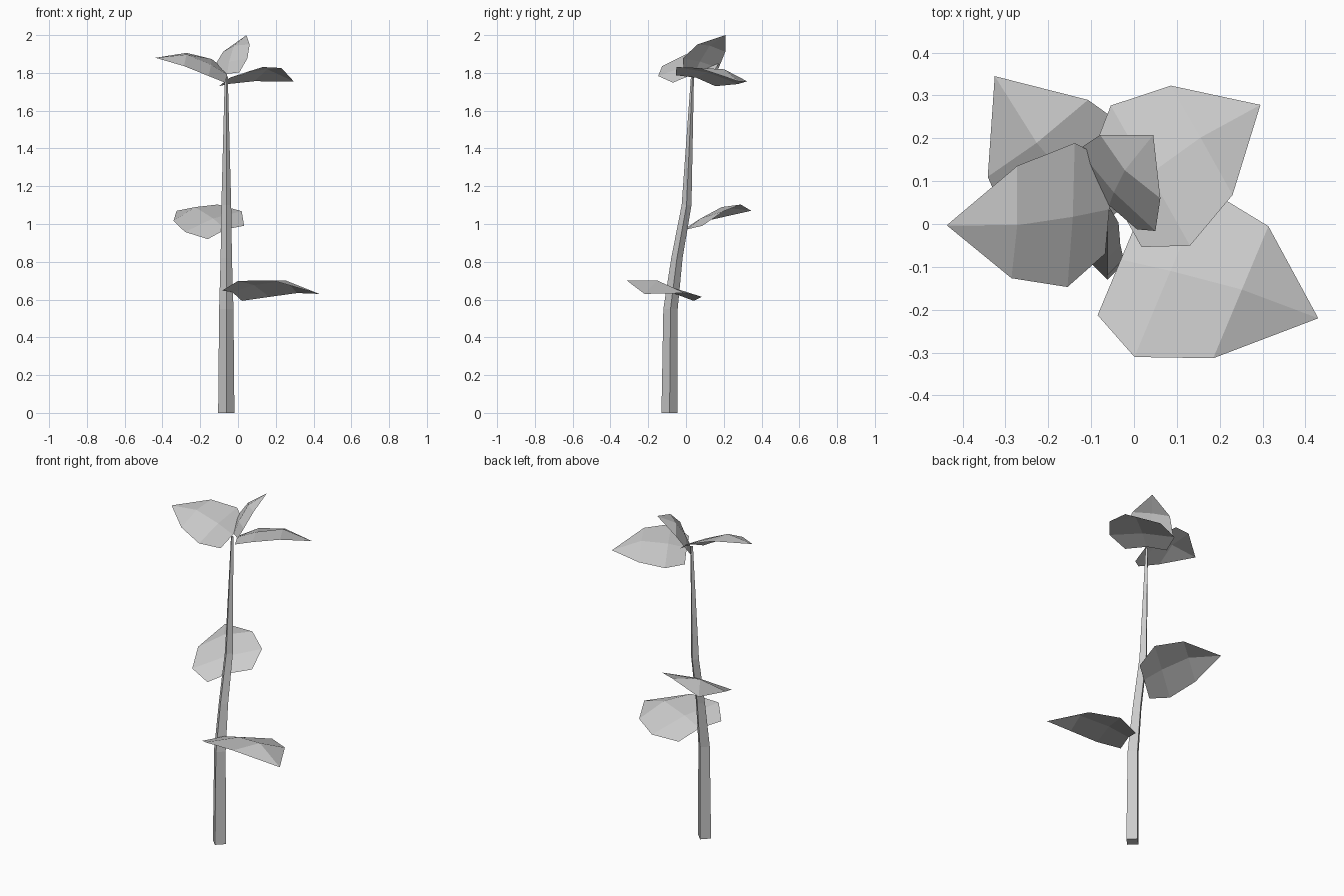
import bpy
import bmesh
from mathutils import Vector

cube = bpy.data.objects.get("Cube")
if cube:
    bpy.data.objects.remove(cube, do_unlink=True)

GREY = (0.6, 0.6, 0.6, 1)
grey = bpy.data.materials.new("plain grey")
grey.use_nodes = True
grey.diffuse_color = GREY
grey.node_tree.nodes["Principled BSDF"].inputs["Base Color"].default_value = GREY


def finish(bm, name):
    mesh = bpy.data.meshes.new(name)
    bm.to_mesh(mesh)
    bm.free()
    mesh.materials.append(grey)
    obj = bpy.data.objects.new(name, mesh)
    bpy.context.collection.objects.link(obj)
    return obj


def make_stem(name, x, rings):
    """Four-sided tapering tube; each ring is (y, z, radius)."""
    bm = bmesh.new()
    corners = [(1, 0), (0, 1), (-1, 0), (0, -1)]
    loops = [[bm.verts.new((x + cx * r, y + cy * r, z)) for cx, cy in corners]
             for y, z, r in rings]
    for low, high in zip(loops, loops[1:]):
        for i in range(len(corners)):
            j = (i + 1) % len(corners)
            bm.faces.new((low[i], low[j], high[j], high[i]))
    bm.faces.new(reversed(loops[0]))
    bm.faces.new(loops[-1])
    return finish(bm, name)


# Leaf template: (along, half width, edge height, rib height) as fractions
SECTIONS = [(0.02, 0.32, -0.04, 0.0), (0.26, 0.5, 0.04, 0.08), (0.61, 0.39, 0.07, 0.14)]


def make_leaf(name, base, tip, span):
    """Folded leaf from base to tip; span runs from right edge to left edge."""
    base, tip, span = Vector(base), Vector(tip), Vector(span)
    forward = tip - base
    lift = forward.cross(span).normalized() * forward.length
    bm = bmesh.new()

    def point(along, side, height):
        return bm.verts.new(base + forward * along + span * side + lift * height)

    rib = [point(a, 0, rise) for a, w, edge, rise in SECTIONS]
    end = point(1, 0, 0)
    for side in (1, -1):
        edge = [point(a, side * w, low) for a, w, low, rise in SECTIONS]
        faces = [(rib[i], rib[i + 1], edge[i + 1], edge[i]) for i in range(len(rib) - 1)]
        faces.append((rib[-1], end, edge[-1]))
        for face in faces:
            bm.faces.new(face if side > 0 else face[::-1])
    return finish(bm, name)


# Stem, bending backward as it rises
make_stem("stem", -0.062, [(-0.087, 0, 0.043), (-0.082, 0.55, 0.038),
                           (-0.048, 0.82, 0.03), (0.003, 1.1, 0.026),
                           (0.034, 1.78, 0.008)])

# Leaves
make_leaf("lower_leaf", (-0.04, -0.08, 0.64), (0.43, -0.22, 0.63), (0.165, 0.395, -0.085))
make_leaf("middle_leaf", (-0.06, 0.0, 0.97), (-0.325, 0.345, 1.07), (-0.3, -0.23, -0.11))
make_leaf("top_left_leaf", (-0.05, 0.05, 1.775), (0.295, 0.278, 1.755), (-0.185, 0.327, -0.09))
make_leaf("top_right_leaf", (-0.05, 0.035, 1.79), (-0.437, -0.003, 1.88), (-0.017, -0.336, -0.09))
make_leaf("crown_leaf", (-0.06, 0.04, 1.79), (0.045, 0.208, 2.0), (-0.18, 0.19, -0.05))
